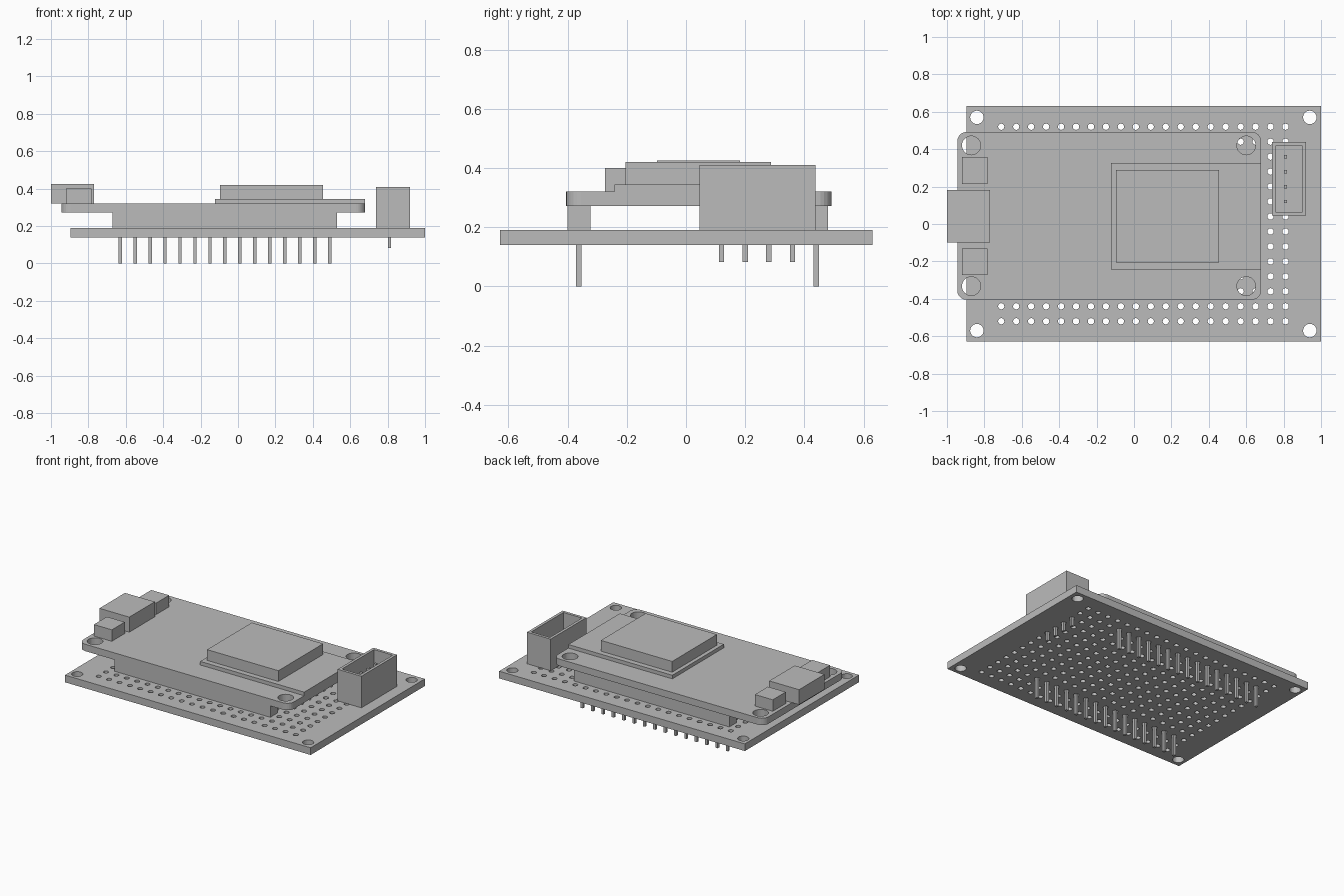
import bpy, bmesh
from mathutils import Matrix, Vector

if "Cube" in bpy.data.objects:
    bpy.data.objects.remove(bpy.data.objects["Cube"], do_unlink=True)

GREY = (0.5, 0.5, 0.5, 1)
mat = bpy.data.materials.new("plain_grey")
mat.use_nodes = True
mat.diffuse_color = GREY
mat.node_tree.nodes["Principled BSDF"].inputs["Base Color"].default_value = GREY


def add_box(bm, x0, x1, y0, y1, z0, z1):
    size = Matrix.Diagonal((x1 - x0, y1 - y0, z1 - z0, 1))
    mid = Vector((x0 + x1, y0 + y1, z0 + z1)) / 2
    return bmesh.ops.create_cube(bm, size=1, matrix=Matrix.Translation(mid) @ size)["verts"]


def add_cylinder(bm, x, y, z0, z1, r, sides):
    bmesh.ops.create_cone(bm, cap_ends=True, segments=sides, radius1=r, radius2=r,
                          depth=z1 - z0, matrix=Matrix.Translation((x, y, (z0 + z1) / 2)))


def finish(bm, name):
    mesh = bpy.data.meshes.new(name)
    bm.to_mesh(mesh)
    bm.free()
    mesh.materials.append(mat)
    obj = bpy.data.objects.new(name, mesh)
    bpy.context.collection.objects.link(obj)
    return obj


def box(name, *bounds):
    bm = bmesh.new()
    add_box(bm, *bounds)
    return finish(bm, name)


def drill(obj, holes, z0, z1):
    """Cut round holes given as (x, y, radius, sides)."""
    bm = bmesh.new()
    for x, y, r, sides in holes:
        add_cylinder(bm, x, y, z0, z1, r, sides)
    cutter = finish(bm, obj.name + "_hole_cutter")
    cutter.hide_render = True
    mod = obj.modifiers.new("holes", 'BOOLEAN')
    mod.solver = 'EXACT'
    mod.object = cutter
    bpy.context.view_layer.update()
    graph = bpy.context.evaluated_depsgraph_get()
    cut = bpy.data.meshes.new_from_object(obj.evaluated_get(graph))
    obj.modifiers.clear()
    obj.data = cut
    bpy.data.objects.remove(cutter, do_unlink=True)


PITCH = 0.08
COLS = [-0.71 + PITCH * i for i in range(20)]
ROWS = [-0.52 + PITCH * j for j in range(14)]

# Perforated base board with corner mounting holes
base = box("base_board", -0.895, 1.0, -0.628, 0.63, 0.14, 0.19)
holes = [(x, y, 0.017, 12) for x in COLS for y in ROWS]
holes += [(x, y, 0.036, 24) for x in (-0.84, 0.94) for y in (-0.57, 0.57)]
drill(base, holes, 0.1, 0.25)

# Upper board with rounded corners
bm = bmesh.new()
add_box(bm, -0.945, 0.68, -0.405, 0.492, 0.272, 0.32)
upright = [e for e in bm.edges if abs(e.verts[0].co.z - e.verts[1].co.z) > 0.01]
bmesh.ops.bevel(bm, geom=upright, offset=0.05, segments=6, profile=0.5, affect='EDGES')
upper = finish(bm, "upper_board")
drill(upper, [(x, y, 0.05, 32) for x in (-0.87, 0.6) for y in (-0.332, 0.42)], 0.25, 0.35)

# Header strips and their long pins
for side, y in (("front", -0.362), ("back", 0.44)):
    box(side + "_header", -0.67, 0.53, y - 0.039, y + 0.039, 0.19, 0.272)
    bm = bmesh.new()
    for x in COLS[1:16]:
        add_box(bm, x - 0.009, x + 0.009, y - 0.009, y + 0.009, 0, 0.2)
    finish(bm, side + "_header_pins")

# Wireless module: carrier sheet and shield can
box("module_sheet", -0.122, 0.68, -0.242, 0.325, 0.32, 0.345)
box("shield_can", -0.095, 0.455, -0.205, 0.288, 0.345, 0.42)

# Cable port and push buttons
box("cable_port", -1.0, -0.77, -0.098, 0.183, 0.32, 0.425)
box("front_button", -0.92, -0.782, -0.273, -0.13, 0.32, 0.4)
box("back_button", -0.92, -0.782, 0.215, 0.358, 0.32, 0.4)

# Open-topped cable socket: inset the top and sink it
bm = bmesh.new()
add_box(bm, 0.737, 0.92, 0.045, 0.438, 0.19, 0.41)
top = max(bm.faces, key=lambda f: f.calc_center_median().z)
bmesh.ops.inset_region(bm, faces=[top], thickness=0.028)
well = bmesh.ops.extrude_discrete_faces(bm, faces=[top])["faces"][0]
bmesh.ops.translate(bm, verts=well.verts, vec=(0, 0, -0.19))
finish(bm, "cable_socket")

# Socket pins
bm = bmesh.new()
for y in (0.12, 0.2, 0.28, 0.36):
    add_box(bm, 0.801, 0.819, y - 0.009, y + 0.009, 0.082, 0.35)
finish(bm, "socket_pins")
